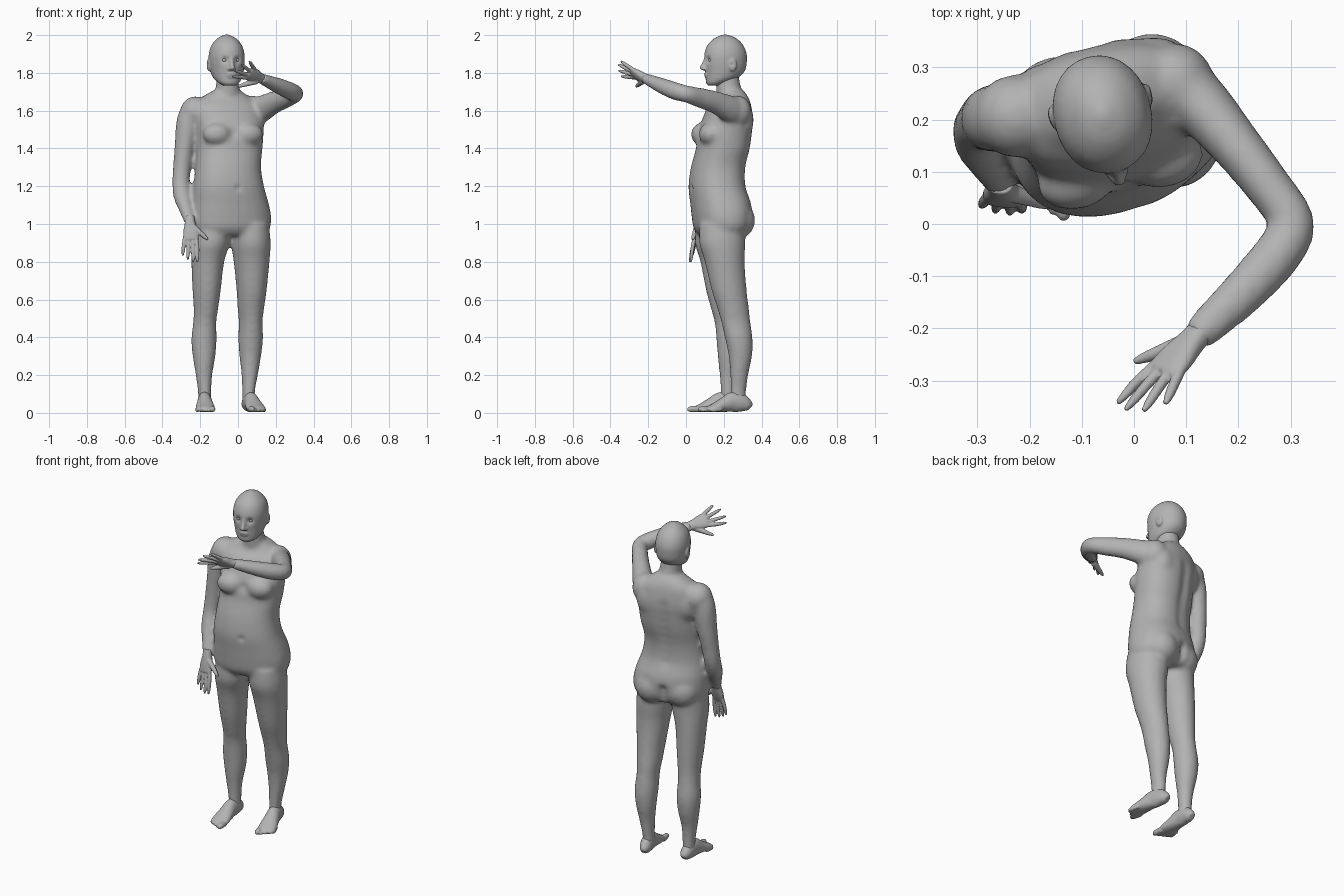
import bpy
import bmesh
import math
from mathutils import Vector, Matrix

default_cube = bpy.data.objects.get("Cube")
if default_cube:
    bpy.data.objects.remove(default_cube, do_unlink=True)

# One plain grey for the whole figure
grey = bpy.data.materials.new("plain grey")
grey.use_nodes = True
colour = (0.45, 0.45, 0.45, 1)
grey.diffuse_color = colour
grey.node_tree.nodes["Principled BSDF"].inputs["Base Color"].default_value = colour

# The body is turned slightly towards its left
YAW = Matrix.Rotation(math.radians(14), 4, "Z")
SIDE = YAW @ Vector((1, 0, 0))
UP = Vector((0, 0, 1))


def turned(origin, x, y, z):
    """Point given in the turned body frame around an origin on the ground plane."""
    return Vector((origin[0], origin[1], 0)) + YAW @ Vector((x, y, z))


def resample(stations, steps=5):
    """Smooth curve through the stations, radii included."""
    padded = [stations[0], *stations, stations[-1]]
    result = []
    for a, b, c, d in zip(padded, padded[1:], padded[2:], padded[3:]):
        for i in range(steps):
            t = i / steps
            result.append([
                q + 0.5 * t * (r - p + t * (2 * p - 5 * q + 4 * r - s + t * (3 * (q - r) + s - p)))
                for p, q, r, s in zip(a, b, c, d)])
    result.append(list(stations[-1]))
    return result


def tube(bm, stations, side=SIDE, level=False, power=2.0, count=28):
    """Loft rounded rings; each station is x, y, z, radius along side, radius across."""
    rows = resample(stations)
    rings = []
    for i, row in enumerate(rows):
        before, after = rows[max(i - 1, 0)], rows[min(i + 1, len(rows) - 1)]
        along = UP if level else (Vector(after[:3]) - Vector(before[:3])).normalized()
        u = (side - along * side.dot(along)).normalized()
        v = along.cross(u)
        ring = []
        for k in range(count):
            angle = math.tau * k / count
            c, s = math.cos(angle), math.sin(angle)
            c = math.copysign(abs(c) ** (2 / power), c)
            s = math.copysign(abs(s) ** (2 / power), s)
            ring.append(bm.verts.new(Vector(row[:3]) + u * row[3] * c + v * row[4] * s))
        rings.append(ring)
    for low, high in zip(rings, rings[1:]):
        for k in range(count):
            n = (k + 1) % count
            bm.faces.new((low[k], low[n], high[n], high[k]))
    bm.faces.new(rings[0][::-1])
    bm.faces.new(rings[-1])


def ball(bm, centre, radii):
    matrix = Matrix.Translation(centre) @ YAW @ Matrix.Diagonal((*radii, 1))
    bmesh.ops.create_uvsphere(bm, u_segments=28, v_segments=18, radius=1, matrix=matrix)


def finish(bm, name, voxel, passes, dents=()):
    """Fuse the overlapping volumes into one skin, soften it, then press in dents."""
    bmesh.ops.recalc_face_normals(bm, faces=bm.faces)
    mesh = bpy.data.meshes.new(name)
    bm.to_mesh(mesh)
    bm.free()
    ob = bpy.data.objects.new(name, mesh)
    bpy.context.scene.collection.objects.link(ob)
    fuse = ob.modifiers.new("fuse", "REMESH")
    fuse.mode = "VOXEL"
    fuse.voxel_size = voxel
    soften = ob.modifiers.new("soften", "SMOOTH")
    soften.factor = 0.5
    soften.iterations = passes
    graph = bpy.context.evaluated_depsgraph_get()
    skin = bpy.data.meshes.new_from_object(ob.evaluated_get(graph))
    ob.modifiers.clear()
    ob.data = skin
    for centre, radius, push in dents:
        for vert in skin.vertices:
            gap = (vert.co - centre).length / radius
            if gap < 3:
                vert.co += push * math.exp(-gap * gap)
    skin.materials.clear()
    skin.materials.append(grey)
    skin.shade_smooth()
    return ob


# Torso and neck
body = bmesh.new()
tube(body, [
    (-.038, .185, .94, .185, .11), (-.038, .19, .98, .21, .142), (-.038, .19, 1.04, .215, .152),
    (-.043, .183, 1.11, .206, .154), (-.05, .164, 1.2, .188, .145), (-.052, .17, 1.3, .174, .139),
    (-.046, .195, 1.4, .176, .137), (-.044, .205, 1.48, .18, .138), (-.05, .22, 1.55, .188, .128),
    (-.06, .23, 1.62, .182, .108), (-.065, .243, 1.665, .138, .084), (-.06, .24, 1.705, .075, .066)],
    level=True, power=2.3)
tube(body, [(-.055, .24, 1.64, .08, .075), (-.055, .224, 1.73, .061, .066), (-.06, .216, 1.8, .06, .062)],
     level=True)
CHEST, HIPS, HEAD = (-.05, .2), (-.04, .19), (-.06, .208)
for s in (-1, 1):
    ball(body, turned(CHEST, s * .085, -.098, 1.475), (.078, .056, .06))
    ball(body, turned(CHEST, s * .1, .075, 1.55), (.08, .06, .1))
    ball(body, turned(HIPS, s * .09, .075, 1.02), (.092, .08, .095))

# Legs, the left one standing a little further back
tube(body, [
    (.062, .19, 1, .1, .12), (.068, .192, .9, .104, .123), (.072, .205, .8, .094, .106),
    (.072, .228, .65, .079, .094), (.068, .25, .55, .069, .084), (.067, .264, .48, .062, .078),
    (.067, .28, .39, .065, .073), (.065, .288, .3, .057, .062), (.062, .282, .2, .043, .048),
    (.056, .277, .11, .033, .042), (.056, .277, .05, .034, .042)], level=True)
tube(body, [
    (-.138, .17, 1, .1, .118), (-.146, .165, .9, .102, .118), (-.16, .178, .8, .086, .103),
    (-.166, .194, .65, .074, .089), (-.17, .208, .55, .064, .076), (-.176, .22, .48, .061, .069),
    (-.18, .23, .39, .067, .069), (-.18, .23, .3, .06, .062), (-.18, .223, .2, .044, .045),
    (-.177, .224, .11, .035, .04), (-.177, .224, .05, .035, .04)], level=True)

# Right arm hanging, left arm raised across the face
ball(body, (-.226, .207, 1.594), (.08, .08, .082))
tube(body, [
    (-.235, .205, 1.62, .06, .065), (-.262, .203, 1.54, .064, .066), (-.281, .2, 1.42, .054, .06),
    (-.296, .19, 1.3, .048, .05), (-.302, .178, 1.22, .046, .047), (-.296, .15, 1.15, .046, .044),
    (-.28, .117, 1.09, .038, .036), (-.255, .073, 1.01, .029, .025)], side=Vector((1, 0, 0)))
ball(body, (.078, .272, 1.595), (.075, .075, .085))
tube(body, [
    (.06, .278, 1.59, .085, .07), (.12, .236, 1.607, .073, .06), (.19, .157, 1.643, .06, .05),
    (.255, .075, 1.668, .053, .045), (.302, .003, 1.688, .045, .044), (.277, -.055, 1.703, .047, .047),
    (.21, -.13, 1.733, .041, .044), (.118, -.217, 1.772, .027, .034)], side=UP)

# Spine groove, seat cleft, navel and collar hollows
into, out = YAW @ Vector((0, -1, 0)), YAW @ Vector((0, 1, 0))
dents = [(turned(CHEST, 0, .13, 1.2 + .05 * i), .032, into * .009) for i in range(8)]
dents += [(turned(HIPS, 0, .15, .95 + .03 * i), .024, into * .018) for i in range(4)]
dents += [(turned(HIPS, 0, -.17, 1.19), .016, out * .008), (turned(CHEST, 0, -.14, 1.48), .03, out * .01)]
finish(body, "body", .011, 9, dents)

# Head with nose, lips, chin and ears
head = bmesh.new()
tube(head, [(*turned(HEAD, 0, y, z)[:3], a, b) for z, y, a, b in (
    (1.732, -.06, .03, .03), (1.745, -.052, .052, .05), (1.77, -.022, .073, .083), (1.81, -.002, .086, .106),
    (1.86, .001, .093, .114), (1.905, .001, .092, .112), (1.95, 0, .077, .093), (1.985, 0, .045, .056),
    (2.003, 0, .008, .01))], level=True, power=2.1)
tube(head, [(*turned(HEAD, 0, y, z), a, b) for z, y, a, b in (
    (1.885, -.106, .009, .008), (1.855, -.115, .009, .01), (1.828, -.126, .014, .014),
    (1.814, -.116, .015, .012))], level=True)
ball(head, turned(HEAD, 0, -.106, 1.793), (.024, .009, .006))
ball(head, turned(HEAD, 0, -.104, 1.781), (.021, .009, .006))
ball(head, turned(HEAD, 0, -.082, 1.751), (.027, .022, .017))
face_dents = [(turned(HEAD, 0, -.108, 1.787), .008, out * .003)]
for s in (-1, 1):
    ball(head, turned(HEAD, s * .014, -.113, 1.82), (.008, .011, .008))
    ball(head, turned(HEAD, s * .094, .018, 1.842), (.009, .022, .034))
    face_dents.append((turned(HEAD, s * .034, -.106, 1.868), .017, out * .013))
    face_dents.append((turned(HEAD, s * .102, .012, 1.845), .011, SIDE * -s * .006))
finish(head, "head", .006, 3, face_dents)

# Eyeballs sit in the sockets
for s, name in ((1, "left_eye"), (-1, "right_eye")):
    eye = bmesh.new()
    ball(eye, turned(HEAD, s * .034, -.084, 1.868), (.015, .015, .013))
    finish(eye, name, .003, 2)


# Hands: a flat palm, four tapering fingers and a thumb
def hand(name, wrist, first, last, tips, thumb):
    wrist, first, last = Vector(wrist), Vector(first), Vector(last)
    bm = bmesh.new()
    middle, across = (first + last) / 2, last - first
    half = across.length / 2
    tube(bm, [(*wrist.lerp(middle, t), half * w, thick) for t, w, thick in (
        (-.2, .72, .023), (.15, .8, .023), (.6, 1.1, .02), (1, 1.15, .014), (1.08, .95, .009))],
        side=across, power=2.3)
    normal = across.cross(middle - wrist).normalized()
    for i, tip in enumerate(tips):
        root, tip = first.lerp(last, i / 3), Vector(tip)
        start = root.lerp(wrist, .2)
        tube(bm, [(*start, .011, .011), (*root.lerp(tip, .35), .0105, .0105),
                  (*root.lerp(tip, .75), .009, .009), (*tip, .005, .005)], side=normal, count=12)
    base, tip = Vector(thumb[0]), Vector(thumb[1])
    tube(bm, [(*base, .019, .016), (*base.lerp(tip, .5), .014, .013),
              (*base.lerp(tip, .8), .011, .01), (*tip, .006, .006)], side=normal, count=14)
    finish(bm, name, .004, 2)


hand("right_hand", (-.255, .074, 1.02), (-.215, .04, .915), (-.283, .05, .928),
     [(-.215, .025, .797), (-.238, .02, .797), (-.266, .024, .81), (-.293, .034, .832)],
     [(-.236, .06, .985), (-.16, .034, .918)])
hand("left_hand", (.118, -.217, 1.772), (.032, -.274, 1.775), (.085, -.288, 1.822),
     [(-.032, -.344, 1.782), (-.017, -.357, 1.812), (.018, -.359, 1.845), (.06, -.345, 1.862)],
     [(.1, -.226, 1.758), (0, -.264, 1.728)])


# Feet: heel, arch and ball in one loft, with five toes
def foot(name, heel, toe, inner):
    heel, toe = Vector((*heel, 0)), Vector((*toe, 0))
    ahead = (toe - heel).normalized()
    across = UP.cross(ahead) * inner
    bm = bmesh.new()
    tube(bm, [(*(heel + ahead * d + UP * (h + .004)), w, h) for d, w, h in (
        (.0, .016, .022), (.015, .03, .035), (.05, .036, .05), (.095, .038, .053), (.14, .044, .04),
        (.19, .051, .025), (.225, .047, .016), (.24, .035, .01))], side=across)
    for i in range(5):
        start = heel + ahead * (.205 - .01 * i) + across * (.034 - .018 * i)
        end = heel + ahead * (.273 - .012 * i) + across * (.036 - .02 * i)
        r = .016 if i == 0 else .0115
        tube(bm, [(*(start + UP * .02), r, r), (*(start.lerp(end, .7) + UP * (r + .004)), r, r),
                  (*(end + UP * r), r * .5, r * .5)], side=across, count=14)
    finish(bm, name, .005, 3)


foot("right_foot", (-.18, .278), (-.17, .005), 1)
foot("left_foot", (.045, .338), (.113, .073), -1)
